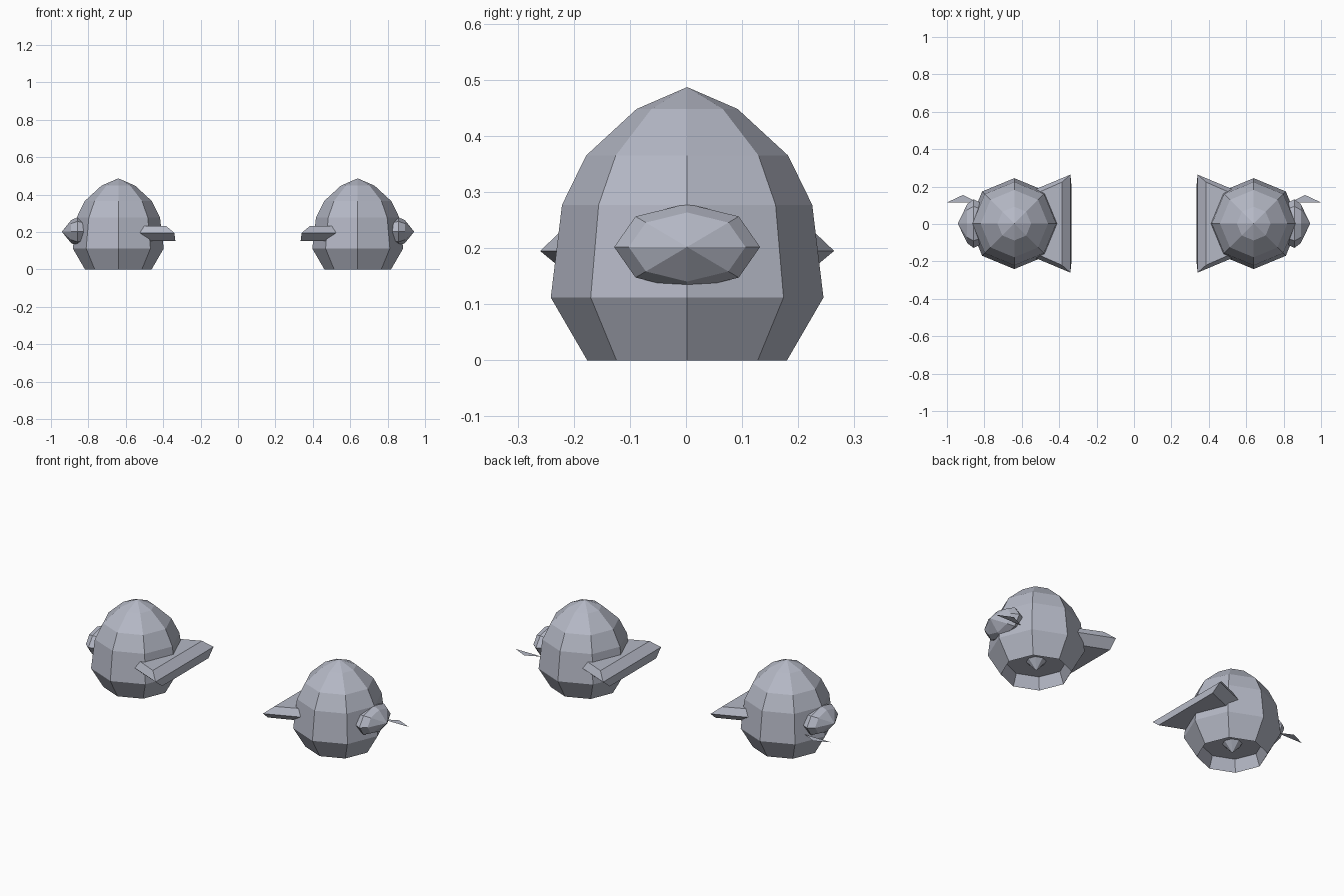
import bpy
import bmesh
from math import cos, sin, pi

if "Cube" in bpy.data.objects:
    bpy.data.objects.remove(bpy.data.objects["Cube"], do_unlink=True)

grey = bpy.data.materials.new("cool_grey")
grey.use_nodes = True
tone = (0.46, 0.48, 0.56, 1)
grey.diffuse_color = tone
grey.node_tree.nodes["Principled BSDF"].inputs["Base Color"].default_value = tone


def finish(name, bm, side):
    """Mirror to the wanted side, fix normals and add the object."""
    for v in bm.verts:
        v.co.x *= side
    bmesh.ops.recalc_face_normals(bm, faces=bm.faces)
    mesh = bpy.data.meshes.new(name)
    bm.to_mesh(mesh)
    bm.free()
    mesh.materials.append(grey)
    label = "left_" if side > 0 else "right_"
    bpy.context.collection.objects.link(bpy.data.objects.new(label + name, mesh))


def loft(name, rings, side):
    """Skin closed rings in order; single-point rings become tips."""
    bm = bmesh.new()
    loops = [[bm.verts.new(p) for p in ring] for ring in rings]
    for a, b in zip(loops, loops[1:]):
        n = max(len(a), len(b))
        for i in range(n):
            j = (i + 1) % n
            quad = [a[i % len(a)], a[j % len(a)], b[j % len(b)], b[i % len(b)]]
            bm.faces.new(list(dict.fromkeys(quad)))
    for end in (loops[0], loops[-1]):
        if len(end) > 2:
            bm.faces.new(end)
    finish(name, bm, side)


CX, CY = 0.64, 0.002
ANGLES = [i * pi / 4 for i in range(8)]

# Body profile from crown to rim, then up into the recessed underside
body_profile = [(0, 0.487), (0.09, 0.448), (0.18, 0.365), (0.223, 0.277),
                (0.243, 0.112), (0.178, 0), (0.155, 0.065), (0.05, 0.065), (0, 0.013)]
body = [[(CX + r * cos(a), CY + r * sin(a), z) for a in ANGLES] if r else [(CX, CY, z)]
        for r, z in body_profile]

# Snout: flattened octagonal rings along x, closing to a point
snout_profile = [(0.79, 0.75), (0.858, 1), (0.892, 0.8), (0.942, 0)]
snout = [[(x, CY + 0.13 * s * cos(a), 0.202 + 0.077 * s * sin(a)) for a in ANGLES]
         if s else [(x, CY, 0.202)] for x, s in snout_profile]

# Tail: stacked trapezoids (outer x, outer half width, root half width, height)
tail_layers = [(0.335, 0.21, 0.12, 0.152), (0.34, 0.262, 0.17, 0.195),
               (0.385, 0.222, 0.145, 0.233)]
tail = [[(x, CY - w, z), (x, CY + w, z), (0.56, CY + r, z), (0.56, CY - r, z)]
        for x, w, r, z in tail_layers]

for side in (1, -1):
    loft("body", body, side)
    loft("snout", snout, side)
    loft("tail", tail, side)
    # Thin leaf-like flap beside the snout
    bm = bmesh.new()
    bm.faces.new([bm.verts.new((x, y, 0.152)) for x, y in
                  ((0.834, 0.115), (1.0, 0.115), (0.915, 0.155))])
    finish("flap", bm, side)
